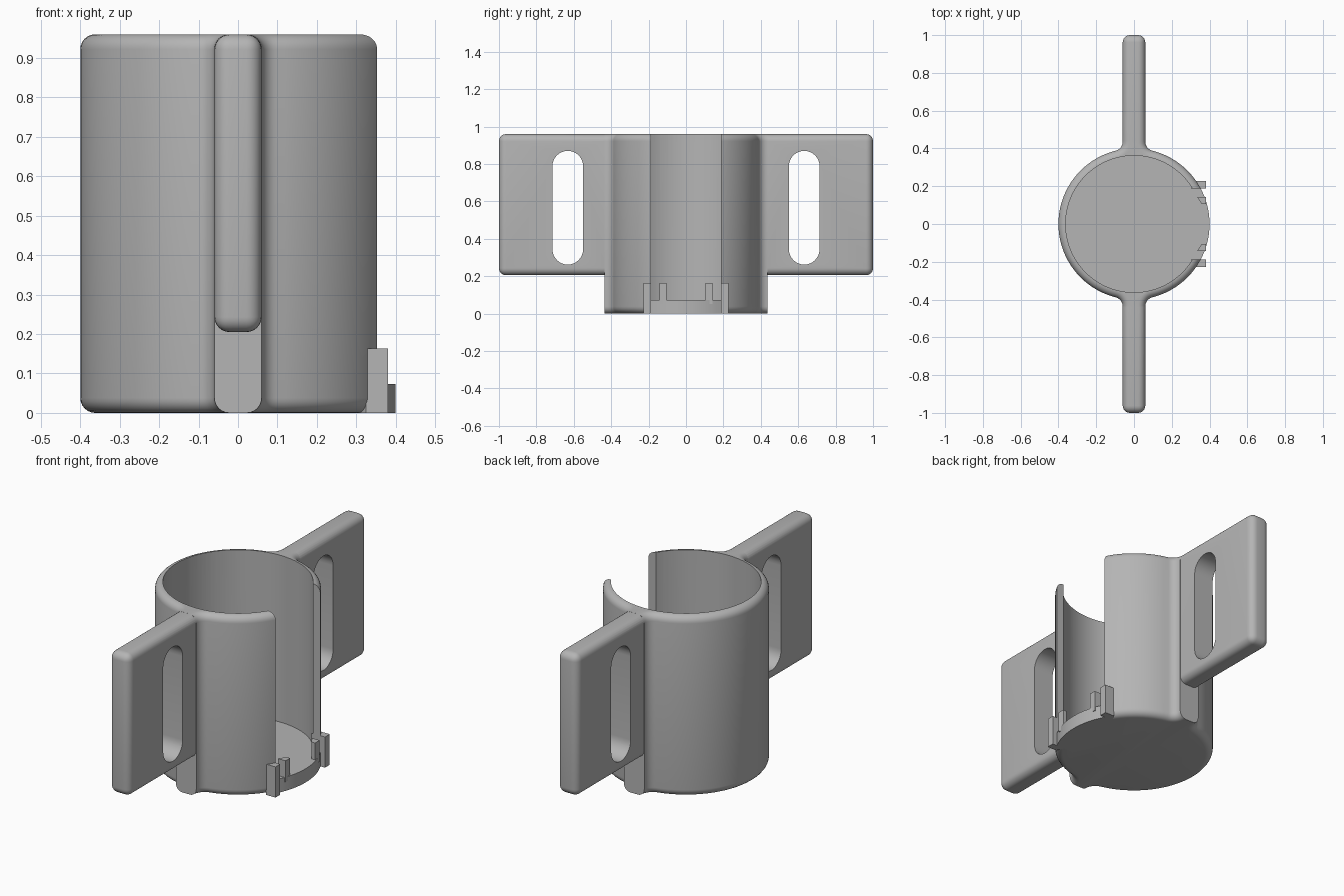
import bpy, bmesh
from math import sin, cos, pi, sqrt, atan2, asin

default = bpy.data.objects.get("Cube")
if default:
    bpy.data.objects.remove(default)

R, INNER, H, FLOOR = 0.4, 0.362, 0.96, 0.073   # cup
W, FILLET, ROUND = 0.06, 0.05, 0.038           # wing half width, root fillet, edge rounding
YC = sqrt((R + FILLET) ** 2 - (W + FILLET) ** 2)
GAP = 0.188                                    # half width of the side opening

grey = bpy.data.materials.new("plain grey")
grey.use_nodes = True
grey.diffuse_color = (0.46, 0.46, 0.46, 1)
grey.node_tree.nodes["Principled BSDF"].inputs["Base Color"].default_value = (0.46, 0.46, 0.46, 1)


def skin(name, loops):
    """Solid through a stack of matching closed loops."""
    bm = bmesh.new()
    rings = [[bm.verts.new(p) for p in loop] for loop in loops]
    n = len(rings[0])
    for a, b in zip(rings, rings[1:]):
        for i in range(n):
            j = (i + 1) % n
            bm.faces.new((a[i], a[j], b[j], b[i]))
    bm.faces.new(rings[0][::-1])
    bm.faces.new(rings[-1])
    bmesh.ops.recalc_face_normals(bm, faces=bm.faces)
    mesh = bpy.data.meshes.new(name)
    bm.to_mesh(mesh)
    bm.free()
    mesh.materials.append(grey)
    obj = bpy.data.objects.new(name, mesh)
    bpy.context.collection.objects.link(obj)
    return obj


def prism(name, pts, lo, hi):
    return skin(name, [[(x, y, z) for x, y in pts] for z in (lo, hi)])


def box(name, x, y, z):
    return prism(name, [(x[0], y[0]), (x[1], y[0]), (x[1], y[1]), (x[0], y[1])], *z)


def apply_modifier(obj, mod):
    bpy.context.view_layer.objects.active = obj
    bpy.ops.object.modifier_apply(modifier=mod.name)


def combine(obj, other, operation):
    mod = obj.modifiers.new("combine", 'BOOLEAN')
    mod.operation, mod.solver, mod.object = operation, 'EXACT', other
    apply_modifier(obj, mod)
    bpy.data.objects.remove(other)


def circle(radius, n=96):
    return [(radius * cos(2 * pi * i / n), radius * sin(2 * pi * i / n)) for i in range(n)]


def outline(d):
    """Cup outline with filleted wing roots, offset inward by d."""
    a = atan2(YC, W + FILLET)
    q = [((R - d) * cos(a * i / 24), (R - d) * sin(a * i / 24)) for i in range(25)]
    for i in range(1, 9):
        t = pi + a * (1 - i / 8)
        q.append((W + FILLET + (FILLET + d) * cos(t), YC + (FILLET + d) * sin(t)))
    return (q + [(-x, y) for x, y in q[::-1]]
            + [(-x, -y) for x, y in q[1:]] + [(x, -y) for x, y in q[:0:-1]])


# Cup body with rounded rims
steps = [i * pi / 12 for i in range(7)]
lower = [(ROUND * (1 - sin(t)), ROUND * (1 - cos(t))) for t in steps]
layers = lower + [(d, H - z) for d, z in lower[::-1]]
body = skin("cup_with_wings", [[(x, y, z) for x, y in outline(d)] for d, z in layers])

# Side wings with rounded edges
for s in (-1, 1):
    wing = box("wing", (-W + 0.0003, W - 0.0003), sorted((s * 0.3, s)), (0.205, H - 0.0003))
    mod = wing.modifiers.new("round", 'BEVEL')
    mod.width, mod.segments = ROUND, 6
    apply_modifier(wing, mod)
    combine(body, wing, 'UNION')

# Hollow, side opening and strap slots
combine(body, prism("hollow", circle(INNER), FLOOR, 1.5), 'DIFFERENCE')
combine(body, box("opening", (0.25, 0.6), (-GAP, GAP), (-0.2, 1.5)), 'DIFFERENCE')
slot_r, slot_lo, slot_hi = 0.082, 0.262, 0.87
for s in (-1, 1):
    pts = []
    for i in range(34):
        t = pi * (i if i < 17 else i - 1) / 16
        zc = slot_hi - slot_r if i < 17 else slot_lo + slot_r
        pts.append((s * 0.632 + slot_r * cos(t), zc + slot_r * sin(t)))
    slot = skin("slot", [[(x, y, z) for y, z in pts] for x in (-0.2, 0.2)])
    combine(body, slot, 'DIFFERENCE')

# Floor lip filling the opening
edge = asin(GAP / R)
arc = [(R * cos(edge * i / 8), R * sin(edge * i / 8)) for i in range(-8, 9)]
parts = [body, prism("floor_lip", [(0.25, -GAP)] + arc + [(0.25, GAP)], 0, FLOOR)]

# Clip posts beside the opening
for s, side in ((-1, "right"), (1, "left")):
    outer = [(0.3, 0.188), (0.38, 0.188), (0.38, 0.228), (0.325, 0.228)]
    inner = [(0.358, 0.105), (0.38, 0.105), (0.38, 0.143), (0.335, 0.143)]
    parts.append(prism("outer_post_" + side, [(x, s * y) for x, y in outer], 0, 0.163))
    parts.append(prism("inner_post_" + side, [(x, s * y) for x, y in inner], 0.05, 0.163))

# Smooth shading with sharp edges kept
bpy.ops.object.select_all(action='DESELECT')
for obj in parts:
    obj.select_set(True)
bpy.context.view_layer.objects.active = body
bpy.ops.object.shade_smooth_by_angle(angle=pi / 6)
